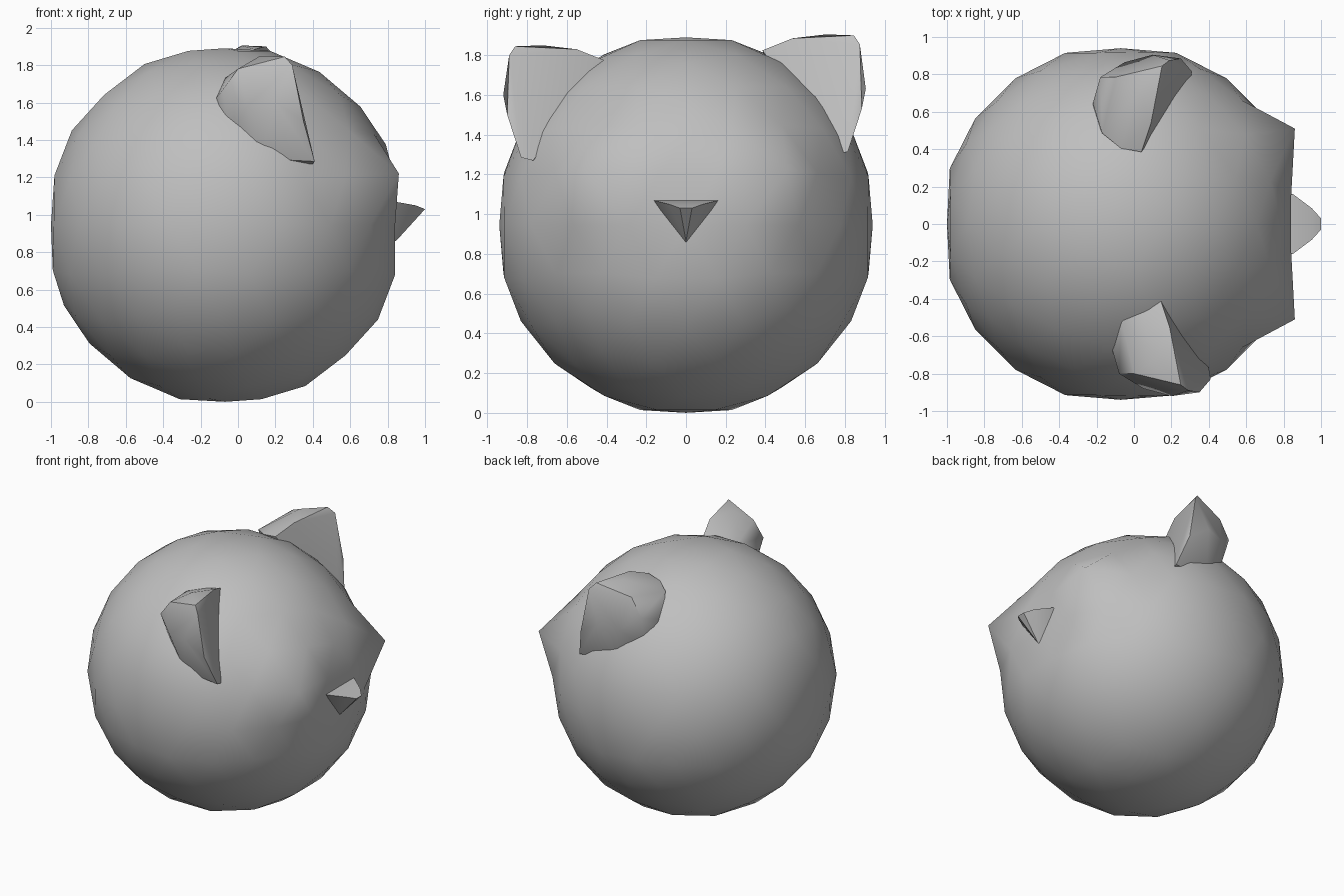
import bpy, bmesh
from mathutils import Vector

if "Cube" in bpy.data.objects:
    bpy.data.objects.remove(bpy.data.objects["Cube"])

grey = bpy.data.materials.new("plain_grey")
grey.diffuse_color = (0.52, 0.52, 0.52, 1)
grey.use_nodes = True
grey.node_tree.nodes["Principled BSDF"].inputs["Base Color"].default_value = grey.diffuse_color


def finish(name, bm, angle):
    bmesh.ops.recalc_face_normals(bm, faces=bm.faces)
    mesh = bpy.data.meshes.new(name)
    bm.to_mesh(mesh)
    bm.free()
    mesh.materials.append(grey)
    ob = bpy.data.objects.new(name, mesh)
    bpy.context.collection.objects.link(ob)
    bpy.ops.object.select_all(action='DESELECT')
    ob.select_set(True)
    bpy.context.view_layer.objects.active = ob
    bpy.ops.object.shade_smooth_by_angle(angle=angle)
    return ob


def hull(name, points, angle):
    bm = bmesh.new()
    for p in points:
        bm.verts.new(p)
    res = bmesh.ops.convex_hull(bm, input=bm.verts)
    loose = [v for v in bm.verts if not v.link_faces]
    bmesh.ops.delete(bm, geom=loose, context='VERTS')
    return finish(name, bm, angle)


# Head: low-poly ball with slightly flattened extremes and a flat face
bm = bmesh.new()
bmesh.ops.create_icosphere(bm, subdivisions=3, radius=0.962)
centre = Vector((-0.07, 0, 0.945))
for v in bm.verts:
    p = v.co + centre
    p.x = max(-1.0, min(0.84, p.x))
    p.y = max(-0.94, min(0.94, p.y))
    p.z = max(0.0, min(1.89, p.z))
    v.co = p
# Two brow corners pulled out of the face
for side in (-1, 1):
    target = Vector((0.86, side * 0.51, 1.22))
    near = min(bm.verts, key=lambda v: (v.co - target).length)
    near.co = target
finish("head", bm, 1.0)

# Ears: flat front, rounded back
ear = [
    (.14, -.40, 1.77), (.19, -.55, 1.83), (.25, -.86, 1.845), (.29, -.89, 1.80),
    (.35, -.90, 1.50), (.41, -.83, 1.285), (.40, -.77, 1.27),
    (.03, -.42, 1.75), (-.07, -.50, 1.73), (.12, -.72, 1.85), (.00, -.80, 1.78),
    (-.08, -.80, 1.67), (-.12, -.66, 1.62), (-.12, -.62, 1.50), (-.05, -.70, 1.40),
    (.12, -.80, 1.30), (.05, -.88, 1.58), (.20, -.92, 1.60), (.10, -.50, 1.50),
]
hull("front_ear", ear, 0.75)
hull("back_ear", [(x - .10, -y - .015, z + .03 + .025 * (z > 1.7)) for x, y, z in ear], 0.75)

# Nose: small wedge with a flat top
nose = [(.80, 0, .83), (.85, 0, .865), (1.0, -.03, 1.03), (1.0, .03, 1.03)]
for s in (-1, 1):
    nose += [(.80, s * .165, 1.07), (.85, s * .16, 1.068), (.95, s * .085, 1.05)]
hull("nose", nose, 0.4)
